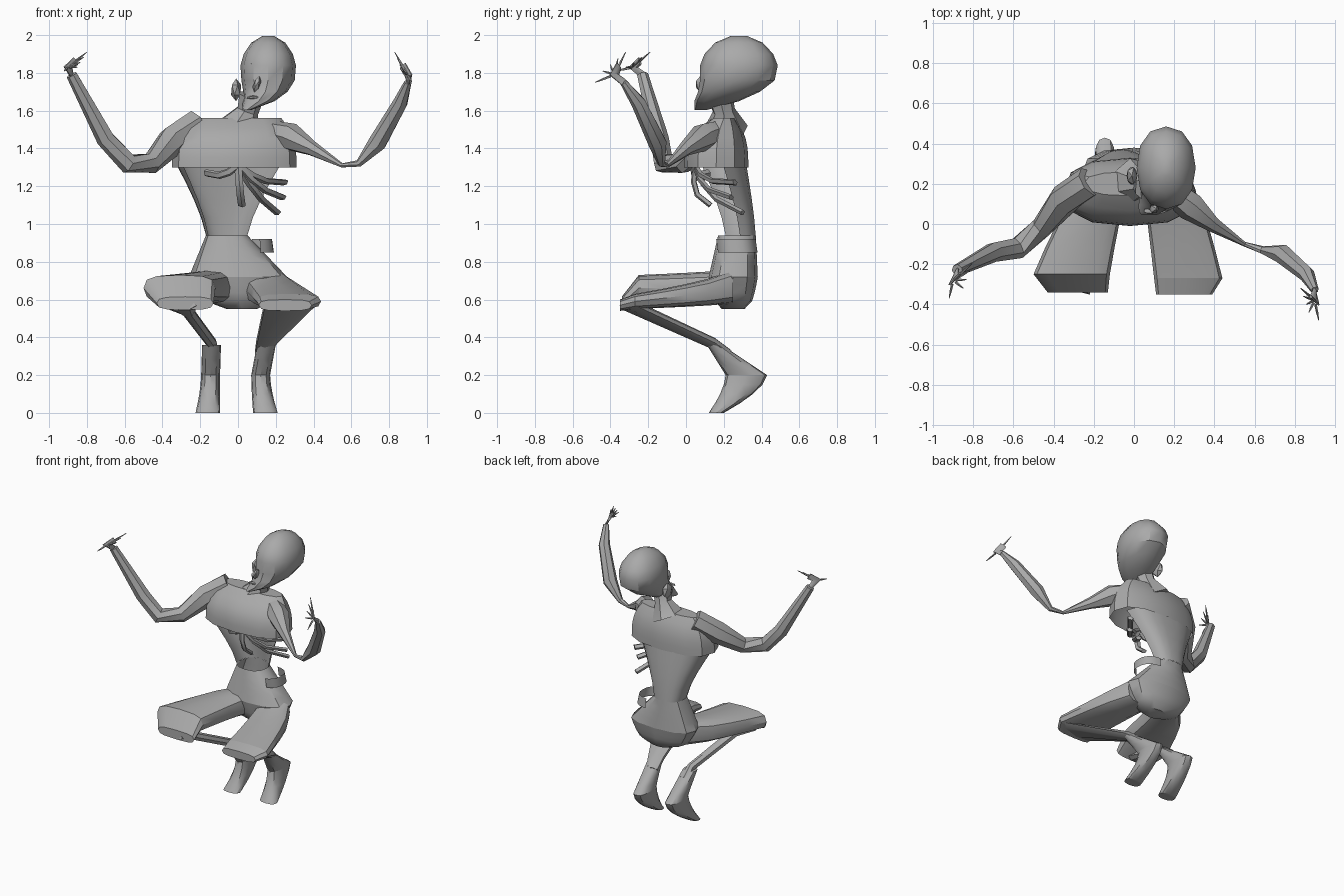
import bpy, bmesh, math
from mathutils import Vector, Matrix

cube = bpy.data.objects.get("Cube")
if cube:
    bpy.data.objects.remove(cube)

grey = bpy.data.materials.new("plain grey")
grey.use_nodes = True
grey.diffuse_color = (.4, .4, .4, 1)
shader = grey.node_tree.nodes["Principled BSDF"]
shader.inputs["Base Color"].default_value = grey.diffuse_color
shader.inputs["Roughness"].default_value = .8


def finish(name, bm):
    """Turn a bmesh into a smooth shaded object with sharp creases."""
    bmesh.ops.recalc_face_normals(bm, faces=bm.faces)
    mesh = bpy.data.meshes.new(name)
    bm.to_mesh(mesh)
    bm.free()
    mesh.materials.append(grey)
    mesh.shade_smooth()
    mesh.set_sharp_from_angle(angle=math.radians(35))
    bpy.context.collection.objects.link(bpy.data.objects.new(name, mesh))


def skin(name, rings, closed=True, cap_start=True, cap_end=True):
    """Bridge a list of point rings into one object."""
    bm = bmesh.new()
    rows = [[bm.verts.new(point) for point in ring] for ring in rings]
    count = len(rows[0])
    for low, high in zip(rows, rows[1:]):
        for i in range(count if closed else count - 1):
            j = (i + 1) % count
            bm.faces.new((low[i], low[j], high[j], high[i]))
    if closed and cap_start:
        bm.faces.new(rows[0])
    if closed and cap_end:
        bm.faces.new(rows[-1])
    finish(name, bm)


def oval(axis, section, sides=12, power=.8, arc=None):
    """Rounded ring across an axis: position, two centres, two half sizes."""
    position, centre_a, centre_b, half_a, half_b = section
    ring = []
    for i in range(sides):
        if arc:
            angle = arc[0] + (arc[1] - arc[0]) * i / (sides - 1)
        else:
            angle = math.tau * i / sides
        cos, sin = math.cos(angle), math.sin(angle)
        a = centre_a + half_a * math.copysign(abs(cos) ** power, cos)
        b = centre_b + half_b * math.copysign(abs(sin) ** power, sin)
        ring.append((a, b, position) if axis == "z" else (a, position, b))
    return ring


def taper(name, axis, start, end, ease=1, steps=4, power=.8, arc=None, **caps):
    """Loft between two ovals; the ease shapes the swell between them."""
    rings = []
    for k in range(steps + 1):
        t = k / steps
        section = [a + (b - a) * t ** ease for a, b in zip(start, end)]
        section[0] = start[0] + (end[0] - start[0]) * t
        rings.append(oval(axis, section, power=power, arc=arc))
    skin(name, rings, closed=not arc, **caps)


def limb(name, path, depth=None, ref=(0, 1, 0), sides=7):
    """Tube along points of x, y, z and half width."""
    points = [Vector(p[:3]) for p in path]
    last = len(points) - 1
    rings = []
    for i, point in enumerate(points):
        along = points[min(i + 1, last)] - points[max(i - 1, 0)]
        across = along.cross(Vector(ref)).normalized()
        through = along.cross(across).normalized()
        width = path[i][3]
        rings.append([point + across * width * math.cos(math.tau * k / sides)
                      + through * (depth or width) * math.sin(math.tau * k / sides)
                      for k in range(sides)])
    skin(name, rings)


def blob(name, centre, size, lean=0):
    """Low-poly ellipsoid for a small feature, leaning sideways."""
    bm = bmesh.new()
    place = (Matrix.Translation(centre) @ Matrix.Rotation(lean, 4, "Y")
             @ Matrix.Diagonal((*size, 1)))
    bmesh.ops.create_icosphere(bm, subdivisions=1, radius=1, matrix=place)
    finish(name, bm)


# Head: an egg whose lower half swings towards the chin
head = []
for t in (-.98, -.75, -.5, -.2, .2, .5, .8, .98):
    drop = max(0, -t)
    swell = math.sqrt(1 - t * t) * (1 - .2 * drop)
    head.append(oval("z", (1.8 + .2 * t, .16 - .12 * drop ** 3, .28 - .21 * drop ** 2,
                           .15 * swell, .21 * swell), power=.9))
skin("head", head)
blob("nose", (.1, .075, 1.74), (.02, .025, .045), .3)
blob("brow", (.14, .12, 1.84), (.08, .02, .015), .2)
blob("mouth", (.08, .065, 1.67), (.04, .015, .01))
blob("right_ear", (-.01, .24, 1.71), (.03, .05, .06))
limb("neck", [(.07, .18, 1.68, .07), (.05, .2, 1.6, .06), (0, .21, 1.5, .12)])

# Torso: chest open below, back sheet, open waist and rounded seat
taper("chest", "z", (1.3, -.02, .16, .33, .17), (1.56, -.01, .2, .24, .06),
      ease=3, steps=5, cap_start=False)
waist = (.94, -.06, .27, .11, .1)
hip = (.72, 0, .25, .26, .13)
taper("back", "z", waist, (1.32, -.05, .17, .28, .15), ease=1.3, arc=(.1, 3.7))
taper("hips", "z", waist, hip, cap_start=False, cap_end=False)
taper("seat", "z", (.55, .02, .25, .08, .06), hip, ease=.4, cap_end=False)
taper("waist_flap", "z", (.85, .04, .27, .15, .11), (.92, .04, .26, .14, .11),
      steps=1, arc=(-1.1, 1.4))

# Bare ribs curving away from the breastbone
sternum = Vector((0, .05, 1.31))
rib_ends = [(.25, .26, 1.22), (.24, .24, 1.14), (.21, .3, 1.06),
            (-.17, .12, 1.27), (.02, .13, 1.1)]
for i, end in enumerate(rib_ends):
    path = []
    for t in (0, .3, .6, 1):
        sag = Vector((0, -.04, -.03)) * math.sin(math.pi * t)
        path.append((*(sternum.lerp(Vector(end), t) + sag), .022))
    limb(f"rib_{i + 1}", path, depth=.015, ref=(.3, .8, .5), sides=5)

# Arms raised to the sides, the left one thin at the elbow
limb("right_arm", [(-.22, .21, 1.53, .08), (-.35, .12, 1.44, .08), (-.46, -.02, 1.32, .055),
                   (-.58, -.12, 1.32, .055), (-.7, -.14, 1.45, .05),
                   (-.88, -.23, 1.79, .03)])
limb("left_arm", [(.17, .18, 1.49, .06), (.28, .09, 1.46, .075), (.39, 0, 1.4, .04),
                  (.55, -.1, 1.31, .012), (.64, -.13, 1.32, .02),
                  (.74, -.15, 1.43, .05), (.86, -.25, 1.64, .04), (.9, -.33, 1.75, .02)])

# Hands: wrist, palm, first and last fingertip, thumb tip
hands = {
    "right": [(-.88, -.23, 1.79), (-.9, -.28, 1.83), (-.8, -.19, 1.91),
              (-.85, -.32, 1.83), (-.92, -.37, 1.81)],
    "left": [(.9, -.33, 1.75), (.9, -.38, 1.79), (.83, -.32, 1.91),
             (.87, -.44, 1.81), (.92, -.48, 1.75)]}
for side, joints in hands.items():
    wrist, palm, first, final, thumb = map(Vector, joints)
    limb(side + "_palm", [(*wrist, .02), (*palm, .035), (*palm.lerp(first, .4), .025)],
         depth=.008, ref=palm.cross(thumb - first))
    tips = [first.lerp(final, i / 3) for i in range(4)] + [thumb]
    for i, tip in enumerate(tips):
        limb(f"{side}_finger_{i + 1}", [(*palm.lerp(tip, .2), .007),
                                        (*palm.lerp(tip, .6), .006), (*tip, .002)], sides=5)

# Thighs reach forward and end in blunt knees
legs = {
    "right": [(.25, -.1, .67, .1, .09), (-.25, -.31, .66, .19, .07),
              (-.34, -.28, .58, .15, .035)],
    "left": [(.25, .14, .67, .12, .09), (-.27, .27, .59, .17, .04),
             (-.35, .25, .57, .14, .03)]}
for side, (root, front, knee) in legs.items():
    taper(side + "_thigh", "y", root, front, ease=.7, power=.65, cap_end=False)
    taper(side + "_knee", "y", front, knee, steps=2, power=.65, cap_start=False)

# Shins fold back under the thighs
limb("right_shin", [(-.31, -.31, .57, .1), (-.26, -.2, .53, .035),
                    (-.14, .14, .37, .03), (-.14, .22, .31, .035)], depth=.03, ref=(0, 0, 1))
limb("left_shin", [(.27, -.31, .57, .15), (.15, .14, .37, .06),
                   (.13, .22, .31, .045)], depth=.03, ref=(0, 0, 1))

# Feet: raised heel sweeping down to the toes
for side, ankle_x, heel_x, toe_x in (("right", -.14, -.145, -.16), ("left", .15, .12, .145)):
    heel = (.2, heel_x, .32, .05, .11)
    taper(side + "_heel", "z", (.36, ankle_x, .15, .05, .04), heel, cap_end=False)
    taper(side + "_toes", "z", heel, (0, toe_x, .16, .065, .04), ease=1.6, cap_start=False)
